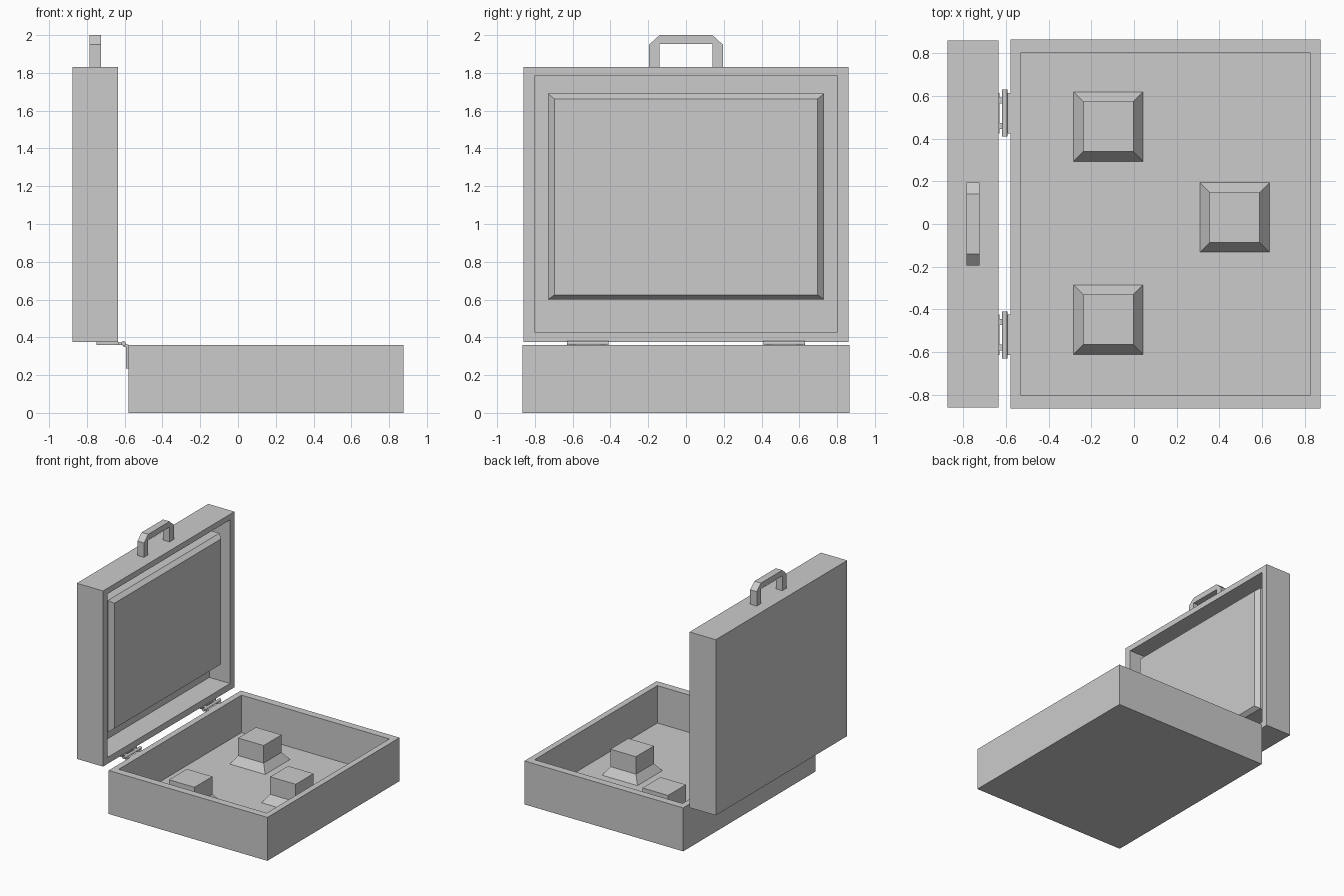
import bpy, bmesh, math
from mathutils import Matrix

if "Cube" in bpy.data.objects:
    bpy.data.objects.remove(bpy.data.objects["Cube"])


def finish(name, bm):
    bmesh.ops.recalc_face_normals(bm, faces=bm.faces)
    me = bpy.data.meshes.new(name)
    bm.to_mesh(me)
    bm.free()
    ob = bpy.data.objects.new(name, me)
    bpy.context.collection.objects.link(ob)
    return ob


def loft(bm, rings, close_start=True):
    """Bridge equal-length point rings and cap the ends."""
    vs = [[bm.verts.new(p) for p in r] for r in rings]
    n = len(vs[0])
    for a, b in zip(vs, vs[1:]):
        for i in range(n):
            j = (i + 1) % n
            bm.faces.new((a[i], a[j], b[j], b[i]))
    if close_start:
        bm.faces.new(vs[0][::-1])
    bm.faces.new(vs[-1])


def rect(axis, level, u0, u1, v0, v1):
    """Rectangle ring across z (u=x, v=y) or x (u=y, v=z)."""
    pts = [(u0, v0), (u1, v0), (u1, v1), (u0, v1)]
    return [(u, v, level) if axis == 'z' else (level, u, v) for u, v in pts]


def stack(name, axis, levels):
    bm = bmesh.new()
    loft(bm, [rect(axis, *lv) for lv in levels])
    return finish(name, bm)


def add_box(bm, x0, x1, y0, y1, z0, z1):
    loft(bm, [rect('z', z, x0, x1, y0, y1) for z in (z0, z1)])


# Open base tray
stack("base_tray", 'z', [
    (0, -0.58, 0.875, -0.865, 0.865), (0.36, -0.58, 0.875, -0.865, 0.865),
    (0.36, -0.53, 0.825, -0.803, 0.803), (0.05, -0.53, 0.825, -0.803, 0.803)])

# Upright lid shell, open towards the tray
stack("lid_shell", 'x', [
    (-0.875, -0.86, 0.86, 0.375, 1.83), (-0.635, -0.86, 0.86, 0.375, 1.83),
    (-0.635, -0.803, 0.803, 0.428, 1.783), (-0.825, -0.803, 0.803, 0.428, 1.783)])

# Raised screen panel with bevelled rim
stack("screen_panel", 'x', [
    (-0.825, -0.73, 0.73, 0.60, 1.69), (-0.68, -0.73, 0.73, 0.60, 1.69),
    (-0.645, -0.697, 0.697, 0.625, 1.663)])

# Square pedestals with flared feet
for i, (x, y) in enumerate([(-0.12, 0.457), (-0.12, -0.448), (0.472, 0.031)]):
    a, b = 0.163, 0.117
    stack(f"pedestal_{i + 1}", 'z', [
        (z, x - r, x + r, y - r, y + r)
        for z, r in [(0.05, a), (0.115, b), (0.26, b)]])

# Carrying handle
half = [(0.195, 1.83), (0.195, 1.95), (0.14, 2.0)]
inner = [(0.14, 1.83), (0.14, 1.953)]
outer_path = half + [(-y, z) for y, z in half[::-1]]
inner_path = [(-y, z) for y, z in inner] + inner[::-1]
profile = outer_path + inner_path
bm = bmesh.new()
loft(bm, [[(x, y, z) for y, z in profile] for x in (-0.785, -0.725)])
finish("handle", bm)

# Hinges: two leaves, small tabs and a barrel
for side, yc in (("left", -0.52), ("right", 0.52)):
    bm = bmesh.new()
    add_box(bm, -0.75, -0.63, yc - 0.095, yc + 0.095, 0.36, 0.375)
    add_box(bm, -0.592, -0.58, yc - 0.095, yc + 0.095, 0.235, 0.36)
    for d in (-0.06, 0.06):
        add_box(bm, -0.635, -0.605, yc + d - 0.014, yc + d + 0.014, 0.36, 0.373)
    for d in (-0.08, 0.08):
        add_box(bm, -0.605, -0.58, yc + d - 0.015, yc + d + 0.015, 0.35, 0.362)
    bmesh.ops.create_cone(
        bm, cap_ends=True, segments=12, radius1=0.012, radius2=0.012, depth=0.22,
        matrix=Matrix.Translation((-0.606, yc, 0.368)) @ Matrix.Rotation(math.pi / 2, 4, 'X'))
    finish(f"hinge_{side}", bm)
